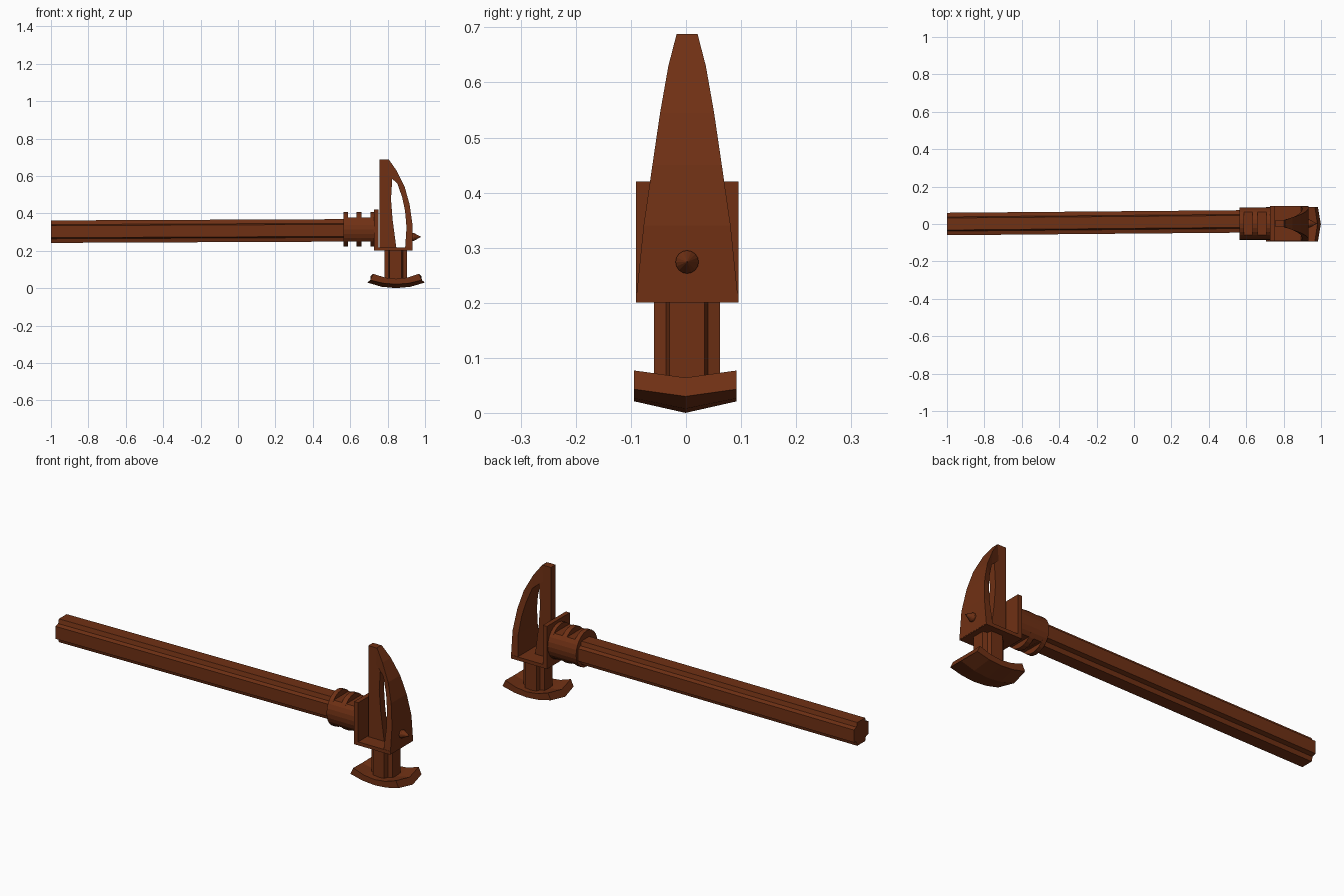
import bpy, bmesh
from math import cos, sin, pi

if "Cube" in bpy.data.objects:
    bpy.data.objects.remove(bpy.data.objects["Cube"])

mat = bpy.data.materials.new("brown")
mat.diffuse_color = (0.16, 0.03, 0.007, 1)
mat.use_nodes = True
mat.node_tree.nodes["Principled BSDF"].inputs["Base Color"].default_value = mat.diffuse_color
CY = 0.002  # centre line of the head in y


def make(name, rings):
    """Skin a list of equal-length closed loops and cap both ends."""
    bm = bmesh.new()
    loops = [[bm.verts.new(p) for p in r] for r in rings]
    n = len(loops[0])
    for a, b in zip(loops, loops[1:]):
        for i in range(n):
            j = (i + 1) % n
            bm.faces.new((a[i], a[j], b[j], b[i]))
    bm.faces.new(loops[0])
    bm.faces.new(loops[-1])
    bmesh.ops.recalc_face_normals(bm, faces=bm.faces)
    me = bpy.data.meshes.new(name)
    bm.to_mesh(me)
    bm.free()
    me.materials.append(mat)
    ob = bpy.data.objects.new(name, me)
    bpy.context.collection.objects.link(ob)
    return ob


def box(name, x0, x1, h, z0, z1):
    return make(name, [[(x0, CY - h, z), (x1, CY - h, z), (x1, CY + h, z), (x0, CY + h, z)]
                       for z in (z0, z1)])


def cross(a, b, c):
    """Cross-shaped outline: arm reach a, arm half width b, inner corner c."""
    quarter = [(a, -b), (a, b), (c, c)]
    out = []
    for k in range(4):
        for u, v in quarter:
            for _ in range(k):
                u, v = -v, u
            out.append((u, v))
    return out


# Handle: long fluted shaft, very slightly tilted
make("handle", [[(x, cy + u, cz + v) for u, v in cross(0.06, 0.032, 0.038)]
                for x, cy, cz in ((-1, 0, 0.302), (0.60, 0.014, 0.309))])

# Collar: three full rings joined by sections cut flat at top and bottom
N = 24
def disc(x, limit):
    return [(x, CY + 0.087 * cos(2 * pi * i / N),
             0.314 + max(-limit, min(limit, 0.092 * sin(2 * pi * i / N)))) for i in range(N)]

spans = [(0.565, 0.2), (0.588, 0.064), (0.634, 0.2), (0.660, 0.064), (0.708, 0.2)]
rings = []
for (x, lim), end in zip(spans, [s[0] for s in spans[1:]] + [0.735]):
    rings += [disc(x, lim), disc(end, lim)]
make("collar", rings)

# Bracket: back plate and floor of the head
box("back_plate", 0.727, 0.750, 0.093, 0.200, 0.420)
box("head_floor", 0.727, 0.932, 0.093, 0.200, 0.218)

# Inner bar, flaring toward the floor
bar = [(0.205, 0.848), (0.37, 0.826), (0.476, 0.818), (0.59, 0.825), (0.65, 0.825), (0.688, 0.803)]
make("inner_bar", [[(0.756, CY - 0.019, z), (x, CY - 0.019, z),
                    (x, CY + 0.019, z), (0.756, CY + 0.019, z)] for z, x in bar])

# Curved blade: outer x, outer z, inner x, inner z, half width
blade = [(0.933, 0.203, 0.893, 0.203, 0.093), (0.933, 0.340, 0.901, 0.325, 0.079),
         (0.917, 0.450, 0.893, 0.415, 0.063), (0.890, 0.545, 0.878, 0.485, 0.049),
         (0.847, 0.630, 0.852, 0.560, 0.034), (0.806, 0.688, 0.800, 0.605, 0.019)]
make("curved_blade", [[(xo, CY - w, zo), (xo, CY + w, zo), (xi, CY + w, zi), (xi, CY - w, zi)]
                      for xo, zo, xi, zi, w in blade])

# Spike on the outer face of the blade
make("spike", [[(x, CY + r * cos(2 * pi * i / 16), 0.274 + r * sin(2 * pi * i / 16))
                for i in range(16)] for x, r in ((0.925, 0.021), (0.940, 0.021), (0.978, 0.0008))])

# Neck between the floor and the striking foot
make("neck", [[(0.843 + u, CY + v, z) for u, v in cross(0.06, 0.032, 0.038)] for z in (0.045, 0.205)])

# Striking foot: shallow curved slab, bulging at the middle of each end
stations = []
for t in (-1, -0.5, 0, 0.5, 1):
    q = t * t
    top = [(0.845 + t * (0.122 + 0.014 * m), CY - 0.003 + y, (0.05 if not m else 0.045) + q * (0.027 - 0.008 * m))
           for y, m in ((-0.093, 0), (0, 1), (0.093, 0))]
    low = [(0.845 + t * (0.138 + 0.016 * m), CY - 0.003 + y, 0.021 * (1 - m) + q * (0.022 + 0.008 * m))
           for y, m in ((0.093, 0), (0, 1), (-0.093, 0))]
    stations.append(top + low)
make("striking_foot", stations)
